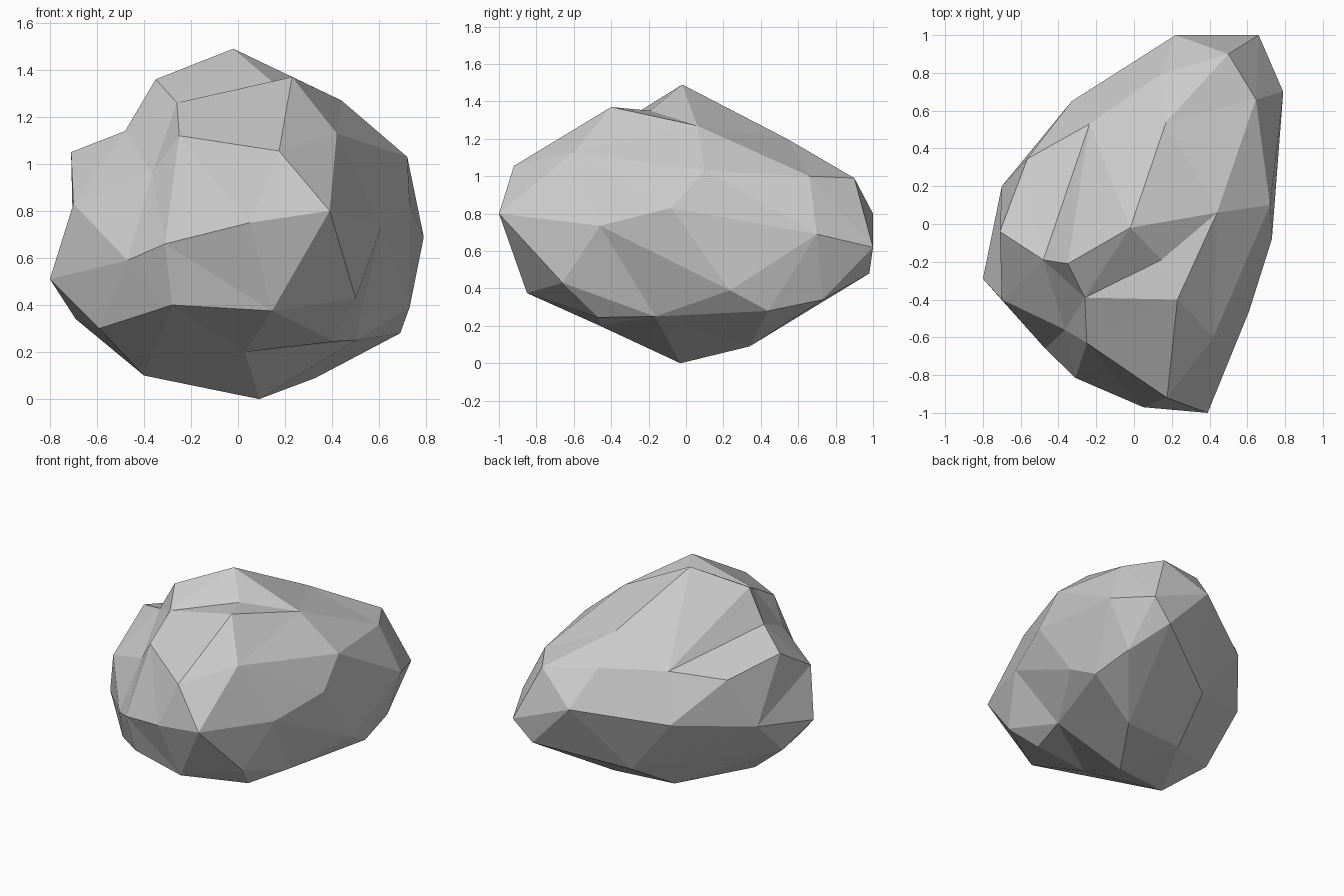
import bpy, bmesh
from mathutils import Vector

# Main corners of the boulder, from the crest down to the base
corners = [
    # crest
    (-.02, -.02, 1.49), (.23, -.40, 1.37), (-.26, -.39, 1.26), (-.35, -.21, 1.36),
    (.145, -.19, 1.35), (.44, .06, 1.27), (.17, .54, 1.20), (-.48, -.19, 1.14),
    # upper shoulder
    (.72, .10, 1.03), (.645, .66, 1.0), (.5, .9, .99), (.135, .79, 1.04),
    (-.235, .53, 1.015), (-.565, .345, .97), (-.71, -.04, 1.05), (-.7, -.4, .83),
    (-.25, -.63, 1.12), (.175, -.92, 1.055), (-.365, -.56, .96), (.42, -.6, 1.13),
    # widest band
    (.66, 1, .62), (.69, .44, .28), (.22, 1, .80), (-.33, .65, .70),
    (-.7, .2, .62), (-.8, -.29, .51), (.39, -1, .80), (.05, -.97, .75),
    (-.31, -.815, .66), (-.47, -.66, .59), (.61, -.46, .735), (.73, -.08, .83),
    (.79, .7, .69),
    # underside
    (.73, .235, .39), (.5, -.165, .25), (.5, -.66, .43), (.145, -.85, .375),
    (-.28, -.75, .40), (-.59, -.45, .30), (-.69, -.1, .34), (-.4, -.2, .10),
    (.09, -.03, 0), (.33, .34, .09), (.66, .73, .34), (.52, .98, .48),
    (-.03, .65, .31), (-.12, .3, .10), (.03, -.46, .20), (.41, -.47, .245),
]


def on_sphere(p):
    """Undo the boulder's slant and length, then project onto a unit sphere."""
    x, y, z = p
    return Vector((x - .25 * y, y * .75, z - .72)).normalized()


# Skin the corners on a sphere, then move each one out to its real place,
# so that the shallow dents are kept
bm = bmesh.new()
place = {bm.verts.new(on_sphere(p)): Vector(p) for p in corners}
bmesh.ops.convex_hull(bm, input=bm.verts[:])
for v in bm.verts:
    v.co = place[v]
bmesh.ops.recalc_face_normals(bm, faces=bm.faces[:])

# Flip edges that cut a deep groove between two facets
for _ in range(2):
    for e in bm.edges[:]:
        if e.is_valid and len(e.link_faces) == 2 and e.calc_face_angle_signed() < -.75:
            bmesh.ops.rotate_edges(bm, edges=[e], use_ccw=False)
bmesh.ops.recalc_face_normals(bm, faces=bm.faces[:])

mesh = bpy.data.meshes.new("boulder")
bm.to_mesh(mesh)
bm.free()
boulder = bpy.data.objects.new("boulder", mesh)
bpy.context.collection.objects.link(boulder)
